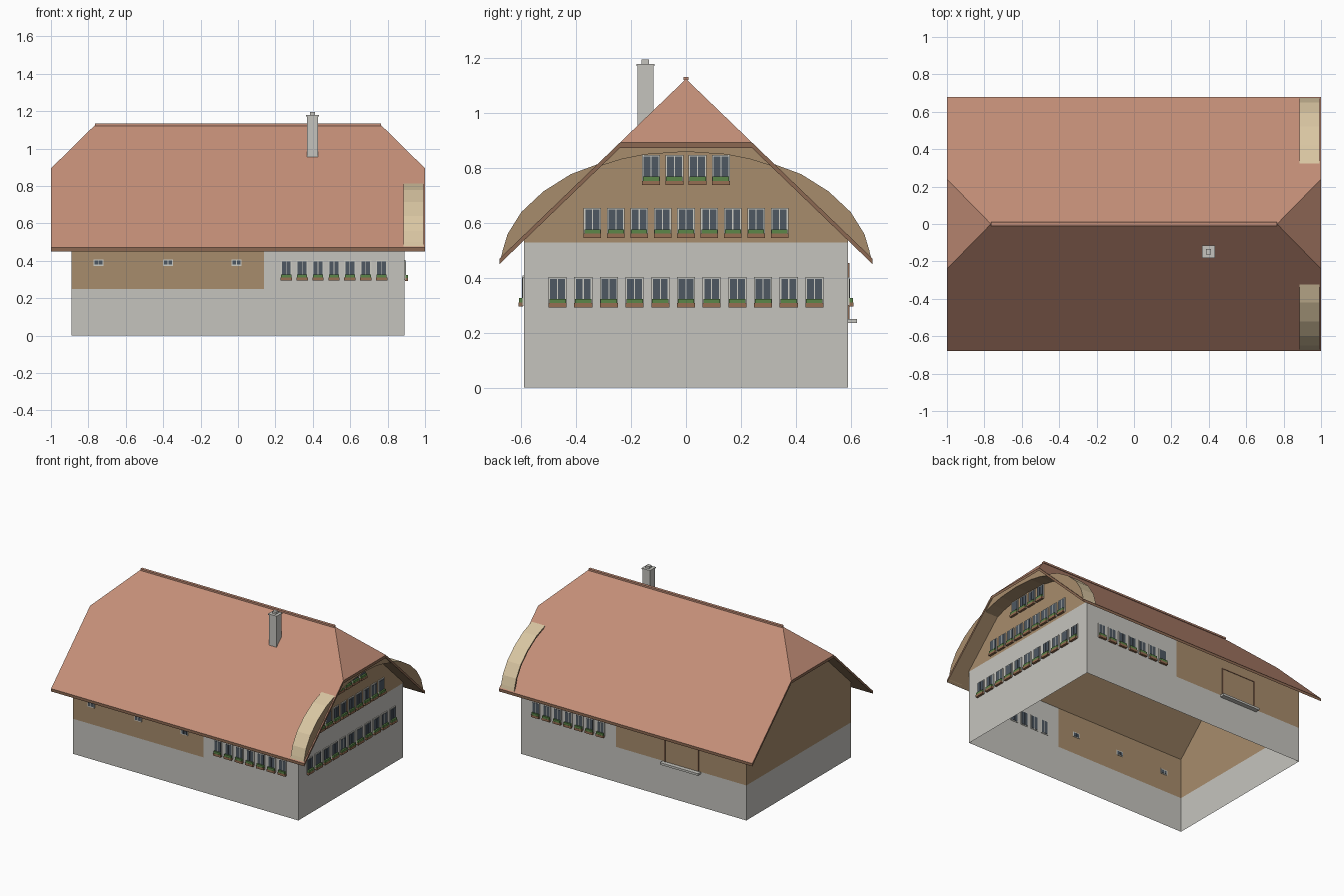
import bpy, bmesh

if "Cube" in bpy.data.objects:
    bpy.data.objects.remove(bpy.data.objects["Cube"])


def mat(name, r, g, b):
    m = bpy.data.materials.new(name)
    m.diffuse_color = tuple(((c / 255 + 0.055) / 1.055) ** 2.4 for c in (r, g, b)) + (1,)
    m.use_nodes = True
    m.node_tree.nodes["Principled BSDF"].inputs["Base Color"].default_value = m.diffuse_color
    return m


PLASTER = mat("plaster", 197, 196, 190)
WOOD = mat("wood", 167, 140, 108)
TILE = mat("roof_tile", 196, 143, 120)
BEIGE = mat("arch_beige", 217, 198, 162)
FRAME = mat("window_frame", 205, 204, 196)
GLASS = mat("glass", 78, 88, 98)
PLANTER = mat("planter_wood", 150, 110, 82)
GREEN = mat("plants", 92, 134, 72)
DARK = mat("dark_wood", 140, 105, 82)


class Part:
    """Collects faces of one object, each with its material."""

    def __init__(self, name):
        self.name, self.bm, self.mats = name, bmesh.new(), []

    def face(self, pts, m):
        if m not in self.mats:
            self.mats.append(m)
        f = self.bm.faces.new([self.bm.verts.new(p) for p in pts])
        f.material_index = self.mats.index(m)

    def box(self, a, b, m):
        (x0, y0, z0), (x1, y1, z1) = a, b
        lo = [(x0, y0), (x1, y0), (x1, y1), (x0, y1)]
        self.face([(x, y, z0) for x, y in lo], m)
        self.face([(x, y, z1) for x, y in lo], m)
        for i in range(4):
            p, q = lo[i], lo[(i + 1) % 4]
            self.face([(*p, z0), (*q, z0), (*q, z1), (*p, z1)], m)

    def done(self):
        bmesh.ops.remove_doubles(self.bm, verts=self.bm.verts, dist=1e-5)
        bmesh.ops.recalc_face_normals(self.bm, faces=self.bm.faces)
        me = bpy.data.meshes.new(self.name)
        self.bm.to_mesh(me)
        self.bm.free()
        for m in self.mats:
            me.materials.append(m)
        ob = bpy.data.objects.new(self.name, me)
        bpy.context.collection.objects.link(ob)


WX, WY = 0.89, 0.59            # wall half sizes
RX, EY, HY = 0.765, 0.68, 0.24  # ridge half length, eave and hip half widths
TOP, T = 1.125, 0.02           # ridge height, roof thickness


def roof_z(y):
    return TOP - abs(y) * 0.963


# Walls: open shell, wood above plaster
w = Part("walls")
wt = roof_z(WY) - T
for s in (-1, 1):
    y = s * WY
    for x0, x1, z0, z1, m in ((-WX, 0.14, 0, 0.25, PLASTER), (-WX, 0.14, 0.25, wt, WOOD),
                              (0.14, WX, 0, 0.25, PLASTER), (0.14, WX, 0.25, wt, PLASTER)):
        w.face([(x0, y, z0), (x1, y, z0), (x1, y, z1), (x0, y, z1)], m)
    x, split = s * WX, (0.25 if s < 0 else 0.53)
    w.face([(x, -WY, 0), (x, WY, 0), (x, WY, split), (x, -WY, split)], PLASTER)
    gy = 0.125
    w.face([(x, -WY, split), (x, WY, split), (x, WY, wt), (x, gy, roof_z(gy) - T),
            (x, -gy, roof_z(gy) - T), (x, -WY, wt)], WOOD)
w.done()

# Half-hipped roof slab
r = Part("roof")
for dz, m in ((0, TILE), (-T, WOOD)):
    R = [(s * RX, 0, TOP + dz) for s in (-1, 1)]
    for s in (-1, 1):
        h = [(x, s * HY, roof_z(HY) + dz) for x in (-1, 1)]
        e = [(x, s * EY, roof_z(EY) + dz) for x in (-1, 1)]
        r.face([R[0], R[1], h[1], e[1], e[0], h[0]], m)
        r.face([R[s > 0], (s, -HY, roof_z(HY) + dz), (s, HY, roof_z(HY) + dz)], m)
rim = [(1, -EY), (1, -HY), (1, HY), (1, EY), (-1, EY), (-1, HY), (-1, -HY), (-1, -EY)]
for i in range(8):
    p, q = rim[i], rim[(i + 1) % 8]
    zp, zq = roof_z(p[1]), roof_z(q[1])
    r.face([(*p, zp), (*q, zq), (*q, zq - T), (*p, zp - T)], DARK)
r.done()

# Ridge cap
c = Part("ridge_cap")
c.box((-RX, -0.01, TOP - 0.004), (RX, 0.01, TOP + 0.008), TILE)
c.done()

# Curved arch below and through the roof at the right gable
half = [(0.675, 0.47), (0.668, 0.5), (0.65, 0.56), (0.6, 0.64), (0.52, 0.715), (0.42, 0.778),
        (0.32, 0.815), (0.24, 0.84), (0.15, 0.858), (0, 0.868)]
arch = [(-y, z) for y, z in half] + half[-2::-1]
X0, X1 = 0.886, 0.992
a, f = Part("gable_arch"), Part("arch_fascia")
for (y0, z0), (y1, z1) in zip(arch, arch[1:]):
    a.face([(X0, y0, z0), (X1, y0, z0), (X1, y1, z1), (X0, y1, z1)], BEIGE)
    k = 0.985
    a.face([(X0, y0 * k, z0 - .008), (X1, y0 * k, z0 - .008),
            (X1, y1 * k, z1 - .008), (X0, y1 * k, z1 - .008)], WOOD)
    for x in (X0, X1):
        a.face([(x, y0, z0), (x, y1, z1), (x, y1 * k, z1 - .008), (x, y0 * k, z0 - .008)], WOOD)
    # plate filling the gap between arch and roof edge
    t0, t1 = (min(roof_z(y) - 0.01, roof_z(HY) - 0.01) for y in (y0, y1))
    f.face([(X1, y0, z0), (X1, y1, z1), (X1, y1, t1), (X1, y0, t0)], WOOD)
a.done()
f.done()


# Windows: u runs along the wall, d points outward from it
def wall_box(part, axis, side, u0, u1, d0, d1, z0, z1, m):
    if axis == "x":
        p, q = sorted((side * (WX + d0), side * (WX + d1)))
        part.box((p, u0, z0), (q, u1, z1), m)
    else:
        p, q = sorted((side * (WY + d0), side * (WY + d1)))
        part.box((u0, p, z0), (u1, q, z1), m)


def window_row(name, axis, side, centers, z0, z1, width, planter=True):
    p = Part(name)
    for u in centers:
        h, b = width / 2, 0.006
        wall_box(p, axis, side, u - h, u + h, -.003, .006, z0, z1, FRAME)
        for s in (-1, 1):
            i, o = sorted((u + s * 0.002, u + s * (h - b)))
            wall_box(p, axis, side, i, o, -.005, .008, z0 + b, z1 - b, GLASS)
        if planter:
            wall_box(p, axis, side, u - h, u + h, .004, .02, z0 - .005, z0 + .011, PLANTER)
            wall_box(p, axis, side, u - h + .003, u + h - .003, .006, .019, z0 + .011, z0 + .026, GREEN)
    p.done()


def row(start, end, n):
    return [start + (end - start) * i / (n - 1) for i in range(n)]


window_row("gable_lower_windows", "x", 1, row(-.468, .468, 11), .298, .403, .066)
window_row("gable_middle_windows", "x", 1, row(-.341, .341, 9), .55, .655, .064)
window_row("gable_upper_windows", "x", 1, row(-.127, .127, 4), .743, .848, .066)
for label, s in (("front", -1), ("back", 1)):
    window_row(label + "_windows", "y", s, row(.258, .768, 7), .3, .403, .06)
window_row("small_front_windows", "y", -1, (-.745, -.374, -.008), .373, .408, .054, False)

# Back door with frame and step
d = Part("back_door")
wall_box(d, "y", 1, -.51, -.25, 0, .003, .25, .45, WOOD)
for u0, u1, z0, z1 in ((-.515, -.507, .25, .455), (-.253, -.245, .25, .455), (-.515, -.245, .449, .455)):
    wall_box(d, "y", 1, u0, u1, 0, .006, z0, z1, DARK)
d.done()
st = Part("door_step")
wall_box(st, "y", 1, -.53, -.23, 0, .033, .235, .25, PLASTER)
st.done()

# Chimney
ch = Part("chimney")
ch.box((.368, -.177, .93), (.428, -.119, 1.172), PLASTER)
ch.box((.364, -.181, 1.172), (.432, -.115, 1.179), PLASTER)
ch.box((.384, -.162, 1.179), (.412, -.134, 1.195), PLASTER)
ch.done()
